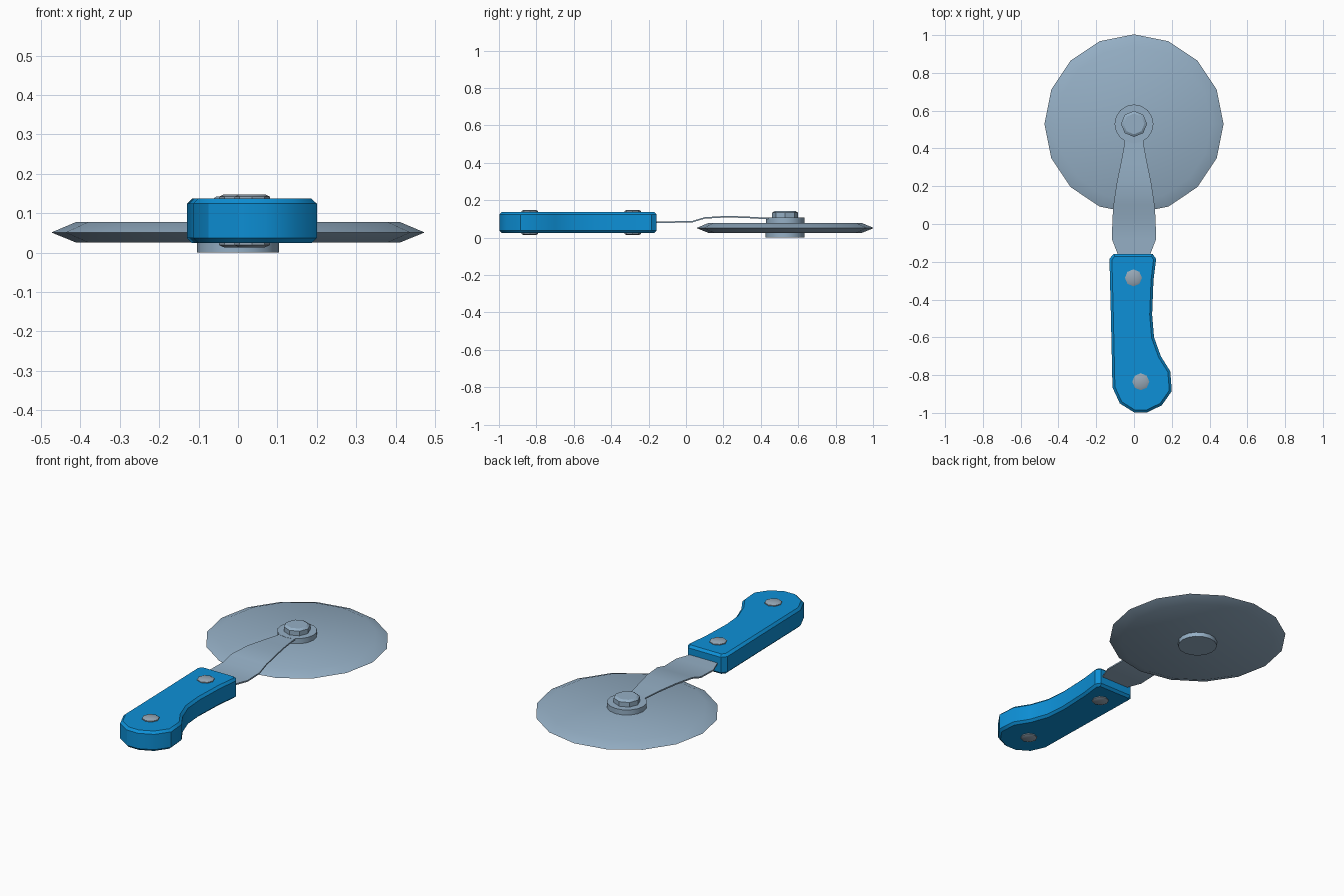
import bpy, bmesh, math

if "Cube" in bpy.data.objects:
    bpy.data.objects.remove(bpy.data.objects["Cube"])


def material(name, rgb):
    m = bpy.data.materials.new(name)
    m.diffuse_color = (*rgb, 1)
    m.use_nodes = True
    m.node_tree.nodes["Principled BSDF"].inputs["Base Color"].default_value = m.diffuse_color
    return m


BLUE = material("blue plastic", (0.004, 0.28, 0.68))
STEEL = material("steel", (0.30, 0.43, 0.56))
RIVET = material("rivet grey", (0.31, 0.39, 0.47))


def finish(bm, name, mat, angle=30):
    bmesh.ops.recalc_face_normals(bm, faces=bm.faces)
    me = bpy.data.meshes.new(name)
    bm.to_mesh(me)
    bm.free()
    me.materials.append(mat)
    ob = bpy.data.objects.new(name, me)
    bpy.context.collection.objects.link(ob)
    bpy.ops.object.select_all(action='DESELECT')
    ob.select_set(True)
    bpy.context.view_layer.objects.active = ob
    bpy.ops.object.shade_smooth_by_angle(angle=math.radians(angle))
    return ob


def lathe(name, x, y, profile, sides, mat):
    """Stack of rings from (radius, z) pairs, capped at both ends."""
    bm = bmesh.new()
    rings = []
    for r, z in profile:
        rings.append([bm.verts.new((x + r * math.cos(2 * math.pi * i / sides),
                                    y + r * math.sin(2 * math.pi * i / sides), z))
                      for i in range(sides)])
    for a, b in zip(rings, rings[1:]):
        for i in range(sides):
            j = (i + 1) % sides
            bm.faces.new((a[i], a[j], b[j], b[i]))
    bm.faces.new(rings[0])
    bm.faces.new(rings[-1])
    return finish(bm, name, mat)


# Cutting wheel with sharp rim, and its hub parts
HUB = 0.53
lathe("cutting_wheel", 0, HUB, [(0.41, 0.025), (0.474, 0.051), (0.41, 0.078)], 16, STEEL)
lathe("lower_hub", 0, HUB, [(0.104, 0), (0.104, 0.03)], 16, STEEL)
lathe("washer", 0, HUB, [(0.103, 0.07), (0.103, 0.107)], 16, STEEL)
lathe("hub_bolt", 0, HUB, [(0.069, 0.10), (0.069, 0.133), (0.055, 0.142)], 8, STEEL)

# Bent metal strap: (y, half width, z)
strap = [(-0.40, 0.08, 0.083), (-0.155, 0.088, 0.083), (-0.08, 0.117, 0.083),
         (0.03, 0.114, 0.084), (0.10, 0.109, 0.105), (0.22, 0.091, 0.112),
         (0.33, 0.068, 0.108), (0.43, 0.05, 0.102), (0.53, 0.05, 0.101)]
bm = bmesh.new()
T = 0.004
rows = [[bm.verts.new((sx * w, y, z + sz * T))
         for sx, sz in ((-1, -1), (1, -1), (1, 1), (-1, 1))] for y, w, z in strap]
for a, b in zip(rows, rows[1:]):
    for i in range(4):
        j = (i + 1) % 4
        bm.faces.new((a[i], a[j], b[j], b[i]))
bm.faces.new(rows[0])
bm.faces.new(rows[-1])
finish(bm, "strap", STEEL)

# Curved handle with bevelled top and bottom rims
outline = [(-0.108, -0.158), (0.098, -0.158), (0.117, -0.185), (0.103, -0.30),
           (0.096, -0.48), (0.106, -0.60), (0.142, -0.70), (0.192, -0.78),
           (0.2, -0.885), (0.147, -0.96), (0.07, -0.997), (0.0, -0.997),
           (-0.075, -0.95), (-0.114, -0.865), (-0.122, -0.50), (-0.13, -0.185)]
bm = bmesh.new()
base = bm.faces.new([bm.verts.new((x, y, 0.024)) for x, y in outline])
ext = bmesh.ops.extrude_face_region(bm, geom=[base])
bmesh.ops.translate(bm, vec=(0, 0, 0.113),
                    verts=[g for g in ext["geom"] if isinstance(g, bmesh.types.BMVert)])
if not any(len(f.verts) > 4 and f.calc_center_median().z < 0.03 for f in bm.faces):
    bm.faces.new([v for v in bm.verts if v.co.z < 0.03])
bmesh.ops.recalc_face_normals(bm, faces=bm.faces)
rims = [e for e in bm.edges if abs(e.verts[0].co.z - e.verts[1].co.z) < 1e-4]
bmesh.ops.bevel(bm, geom=rims, offset=0.013, segments=1, affect='EDGES', profile=0.5)
finish(bm, "handle", BLUE)

# Rivets passing through the handle
for i, (x, y) in enumerate(((-0.003, -0.285), (0.036, -0.835))):
    lathe(f"rivet_{i + 1}", x, y, [(0.032, 0.013), (0.045, 0.019), (0.045, 0.142),
                                   (0.032, 0.148)], 8, RIVET)
